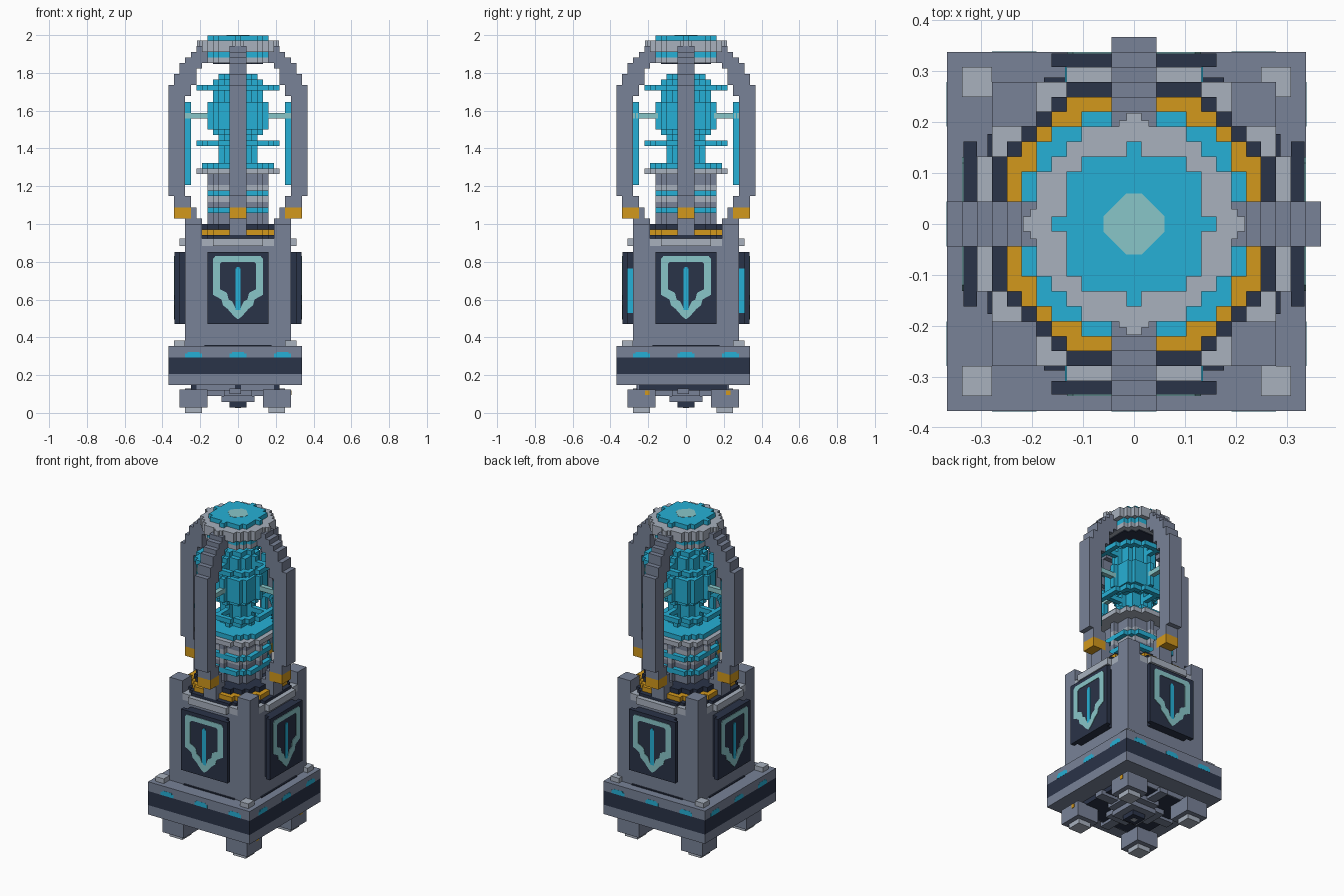
import bpy, bmesh, math
from mathutils import Matrix

cube = bpy.data.objects.get("Cube")
if cube:
    bpy.data.objects.remove(cube, do_unlink=True)

V = 2 / 68  # edge of one block; all sizes below are in blocks


def material(name, code):
    lin = [((c / 255 + 0.055) / 1.055) ** 2.4 for c in bytes.fromhex(code)] + [1]
    m = bpy.data.materials.new(name)
    m.use_nodes = True
    m.diffuse_color = lin
    m.node_tree.nodes["Principled BSDF"].inputs["Base Color"].default_value = lin
    return m


GREY = material("mid grey", "788297")
DARK = material("dark navy", "2A3348")
LIGHT = material("light grey", "A8B1BE")
CYAN = material("cyan", "26B0D6")
TEAL = material("pale teal", "89C6C9")
GOLD = material("gold", "D2981C")


def finish(bm, name, mat, turns=1):
    """Make an object, repeated around z in quarter turns."""
    geom = bm.verts[:] + bm.edges[:] + bm.faces[:]
    for k in range(1, turns):
        copy = bmesh.ops.duplicate(bm, geom=geom)["geom"]
        verts = [g for g in copy if isinstance(g, bmesh.types.BMVert)]
        bmesh.ops.rotate(bm, verts=verts, cent=(0, 0, 0),
                         matrix=Matrix.Rotation(math.pi / 2 * k, 3, 'Z'))
    bmesh.ops.scale(bm, vec=(V, V, V), verts=bm.verts)
    bmesh.ops.recalc_face_normals(bm, faces=bm.faces)
    me = bpy.data.meshes.new(name)
    bm.to_mesh(me)
    bm.free()
    me.materials.append(mat)
    ob = bpy.data.objects.new(name, me)
    bpy.context.collection.objects.link(ob)


def boxes(name, mat, specs, turns=1):
    """Boxes given as (x0, x1, y0, y1, z0, z1)."""
    bm = bmesh.new()
    for x0, x1, y0, y1, z0, z1 in specs:
        m = (Matrix.Translation(((x0 + x1) / 2, (y0 + y1) / 2, (z0 + z1) / 2))
             @ Matrix.Diagonal((x1 - x0, y1 - y0, z1 - z0, 1)))
        bmesh.ops.create_cube(bm, size=1, matrix=m)
    finish(bm, name, mat, turns)


def prism(bm, outline, z0, z1):
    face = bm.faces.new([bm.verts.new((x, y, z0)) for x, y in outline])
    ext = bmesh.ops.extrude_face_region(bm, geom=[face])["geom"]
    bmesh.ops.translate(bm, vec=(0, 0, z1 - z0),
                        verts=[g for g in ext if isinstance(g, bmesh.types.BMVert)])


def half_width(n, j, tight=False):
    limit = n * n if tight else (n + 1) ** 2 - 1
    return min(n, math.isqrt(limit - j * j)) + 0.5


def disc(name, mat, n, z0, z1, tight=False):
    """Stepped block disc reaching n + 0.5 blocks from the axis."""
    right = []
    for j in range(-n, n + 1):
        w = half_width(n, j, tight)
        if right and right[-1][0] == w:
            right[-1] = (w, j + 0.5)
        else:
            right += [(w, j - 0.5), (w, j + 0.5)]
    bm = bmesh.new()
    prism(bm, right + [(-x, y) for x, y in reversed(right)], z0, z1)
    finish(bm, name, mat)


def ring(name, mat, n, z0, z1):
    """Hollow stepped ring, one block wide."""
    rows = []
    for j in range(-n, n + 1):
        w = half_width(n, j)
        if abs(j) == n:
            rows.append((-w, w, j - 0.5, j + 0.5, z0, z1))
        else:
            h = half_width(n - 1, j)
            rows += [(h, w, j - 0.5, j + 0.5, z0, z1), (-w, -h, j - 0.5, j + 0.5, z0, z1)]
    boxes(name, mat, [r for r in rows if r[1] > r[0]])


# Underside and feet (the base sits half a block off the axis)
spans = ((-10.5, -5.5), (4.5, 9.5))
boxes("feet", GREY, [(a, b, c, d, 1, 4.2) for a, b in spans for c, d in spans])
boxes("foot_pads", LIGHT, [(a + 1, b - 1, c + 1, d - 1, 0, 1)
                           for a, b in spans for c, d in spans])
boxes("under_slab", DARK, [(-8.5, 7.5, -8.5, 7.5, 4, 5)])
boxes("under_slab_ends", GREY, [(-8.5, 7.5, -8.7, -8.5, 4, 5), (-8.5, 7.5, 7.5, 7.7, 4, 5)])
boxes("under_slab_clips", DARK, [(x - 0.5, x + 0.5, -8.9, -8.6, 3.8, 5) for x in (-8, 0, 7)])
boxes("under_cross", GREY, [(-5.5, 4.5, -2.5, 2.5, 3, 4), (-2.5, 2.5, -5.5, 4.5, 3, 4),
                            (-3, 3, -3, 3, 2, 3),
                            (-9.5, 8.5, -1.5, 0.5, 3.4, 4.4), (-1.5, 0.5, -9.5, 8.5, 3.4, 4.4)])
boxes("under_hub", DARK, [(-1.5, 1.5, -1.5, 1.5, 1, 2)])
boxes("under_hub_cap", LIGHT, [(-0.5, 0.5, -0.5, 0.5, 0.9, 1)])
boxes("foot_studs", GOLD, [(9.4, 9.6, y - 0.4, y + 0.4, 3.2, 4) for y in (-7, 7.6)])

# Base plate with a dark waistband and lights
boxes("base_lower", GREY, [(-12.5, 11.5, -12.5, 11.5, 5, 7)])
boxes("base_band", DARK, [(-12.5, 11.5, -12.5, 11.5, 7, 10)])
boxes("base_upper", GREY, [(-12.5, 11.5, -12.5, 11.5, 10, 12)])
lights = []
for c in (-8, 0, 8):
    for half, z0, z1 in ((1.5, 10, 10.7), (1.1, 10.7, 11)):
        for p in (-12.5, 11.5):
            q = (p - 0.03, p + 0.03)
            lights += [(c - half, c + half, *q, z0, z1), (*q, c - half, c + half, z0, z1)]
boxes("base_lights", CYAN, lights)
corners = ((-11.5, -9.5), (8.5, 10.5))
boxes("corner_studs", LIGHT, [(a, b, c, d, 12, 13) for a, b in corners for c, d in corners])
boxes("base_slots", DARK, [(-6, 6, -9.8, -9.4, 12, 12.2)], 4)

# Square body with raised corner posts
boxes("body", GREY, [(-9.5, 9.5, -9.5, 9.5, 12, 30)])
boxes("corner_posts", GREY, [(6.5, 9.5, 6.5, 9.5, 30, 34)], 4)

# Panels on all four sides, each standing off on a narrower backing
boxes("panels", DARK, [(-5.5, 5.5, -11.4, -10.5, 16, 29)], 4)
boxes("panel_backings", DARK, [(-4.5, 4.5, -10.5, -9.5, 16, 29)], 4)
boxes("panel_edge_lights", CYAN, [(s * 4.5 - 0.1, s * 4.5 + 0.1, t * 10 - 0.5, t * 10 + 0.5, 18, 26)
                                  for s in (-1, 1) for t in (-1, 1)])
boxes("panel_stripes", CYAN, [(-0.45, 0.45, -11.5, -11.4, 18.5, 26),
                              (-0.25, 0.25, -11.5, -11.4, 26, 26.3)], 4)

# Shield outline: outer and inner edge of one half, mirrored
outer = [(0, .83), (.12, .83), (.132, .815), (.132, .625), (.105, .61),
         (.087, .60), (.08, .57), (.055, .55), (.02, .51), (0, .495)]
inner = [(0, .80), (.085, .80), (.096, .79), (.096, .655), (.075, .645),
         (.058, .635), (.05, .60), (.03, .59), (.014, .555), (0, .545)]
bm = bmesh.new()
for s in (-1, 1):
    for i in range(len(outer) - 1):
        quad = (outer[i], outer[i + 1], inner[i + 1], inner[i])
        bm.faces.new([bm.verts.new((s * x / V, -11.4, z / V)) for x, z in quad])
bmesh.ops.remove_doubles(bm, verts=bm.verts, dist=0.001)
bmesh.ops.recalc_face_normals(bm, faces=bm.faces)
ext = bmesh.ops.extrude_face_region(bm, geom=bm.faces[:])["geom"]
bmesh.ops.translate(bm, vec=(0, -0.1, 0),
                    verts=[g for g in ext if isinstance(g, bmesh.types.BMVert)])
finish(bm, "panel_shields", TEAL, 4)

# Stepped collar on top of the body
disc("collar_light", LIGHT, 10, 30, 31.4)
disc("collar_dark", DARK, 9, 31.4, 32)
disc("collar_gold", GOLD, 8, 32, 33)
disc("collar_top", DARK, 7, 33, 34)

# Central column: grooved grey shaft with wider cyan bands
column = [(34, 36, GREY), (36, 37, CYAN), (37, 38, GREY), (38, 39, LIGHT),
          (39, 40, CYAN), (40, 41, LIGHT), (41, 43, GREY)]
for i, (z0, z1, mat) in enumerate(column):
    disc(f"column_band_{i + 1}", mat, 5, z0, z1, tight=mat is not CYAN)
disc("column_cap", LIGHT, 7, 43, 44)

# Glowing core with two hollow rings around it
disc("core_base", CYAN, 6, 44, 45)
core = [(45, 50, 3), (50, 51, 4), (51, 56, 5), (56, 60, 4), (60, 61, 3)]
for i, (z0, z1, n) in enumerate(core):
    disc(f"core_tier_{i + 1}", CYAN, n, z0, z1, tight=True)
ring("core_ring_lower", CYAN, 7, 48, 49)
ring("core_ring_upper", CYAN, 7, 58, 59)
boxes("ring_struts", CYAN, [(3, 7, -0.5, 0.5, z, z + 1) for z in (48, 58)], 4)
boxes("core_spokes", TEAL, [(5, 9.5, -0.5, 0.5, 53, 54)], 4)

# Four curved arms, stepped tier by tier: z0, z1, inner, outer
arm = [(32, 34, 7.5, 9.5), (34, 35, 6.5, 9.5), (35, 37, 7.5, 8.5), (37, 39, 8.5, 11.5),
       (39, 57, 9.5, 12.5), (57, 59, 8.5, 12.5), (59, 61, 7.5, 11.5), (61, 62, 7.5, 10.5),
       (62, 63, 6.5, 10.5), (63, 64, 5.5, 9.5), (64, 65, 5.5, 8.5), (65, 66, 4.5, 7.5)]
boxes("arms", GREY, [(a, b, -1.5, 1.5, z0, z1) for z0, z1, a, b in arm], 4)
boxes("arm_clamps", GOLD, [(8.5, 11.5, -1.5, 1.5, 35, 37)], 4)
boxes("arm_fins", CYAN, [(8.5, 9.5, -0.5, 0.5, 41, 56)], 4)

# Cap held by the arms
disc("cap_underside", DARK, 4, 62.8, 63)
disc("cap_lower", LIGHT, 5, 63, 64)
disc("cap_glow", CYAN, 5, 64, 65)
disc("cap_rim", LIGHT, 6, 65, 67)
boxes("cap_rim_tips", LIGHT, [(6.5, 7.4, -0.5, 0.5, 66, 67), (6.5, 6.9, -1, 1, 66, 67)], 4)
disc("cap_top", CYAN, 5, 67, 67.95, tight=True)
bm = bmesh.new()
prism(bm, [(2.05, -.5), (2.05, .5), (.5, 2.05), (-.5, 2.05),
           (-2.05, .5), (-2.05, -.5), (-.5, -2.05), (.5, -2.05)], 67.9, 68)
finish(bm, "cap_lens", TEAL)
